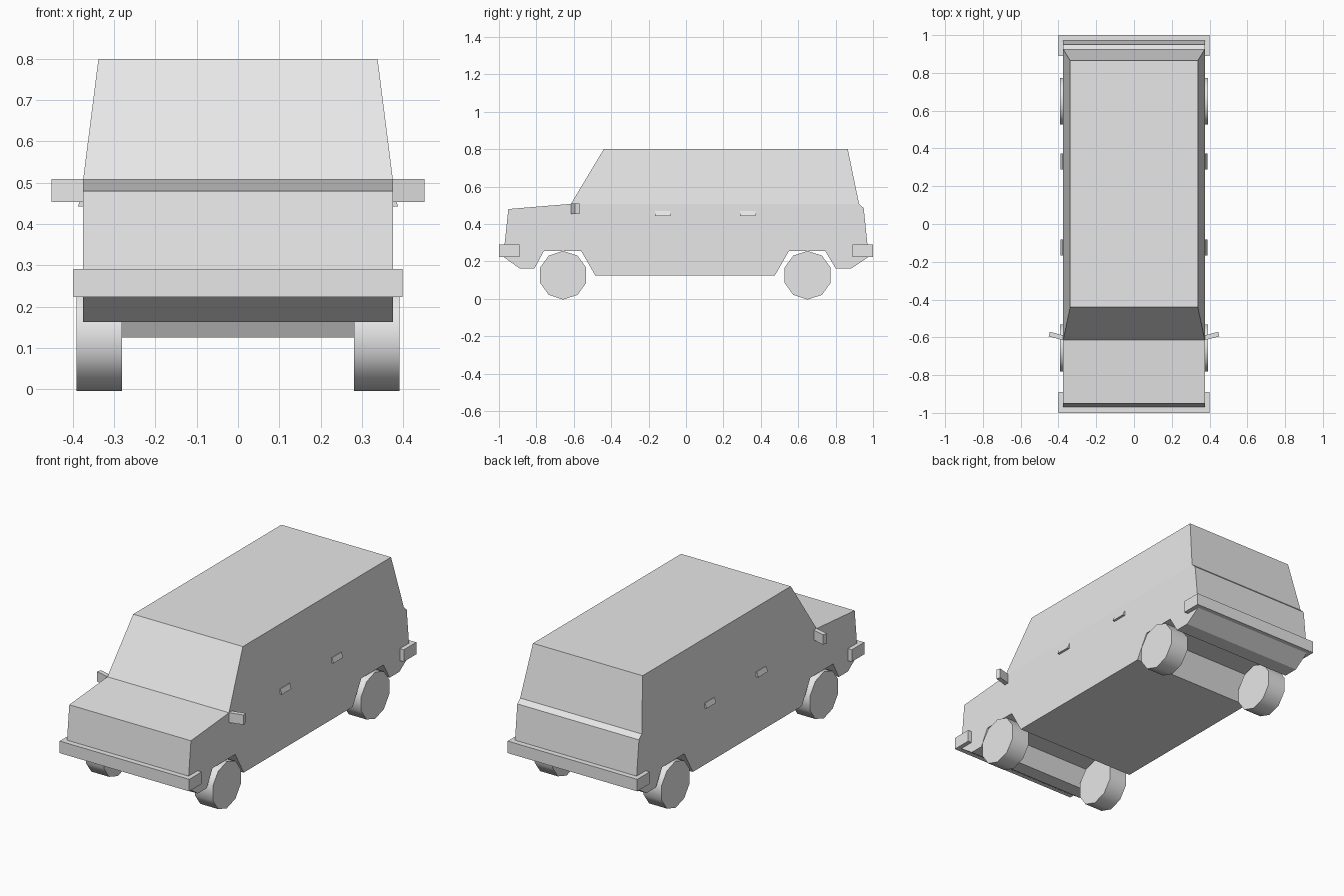
import bpy, bmesh, math
from mathutils import Matrix

cube = bpy.data.objects.get("Cube")
if cube:
    bpy.data.objects.remove(cube, do_unlink=True)

GREY = (0.8, 0.8, 0.8, 1)
paint = bpy.data.materials.new("light_grey")
paint.use_nodes = True
paint.diffuse_color = GREY
paint.node_tree.nodes["Principled BSDF"].inputs["Base Color"].default_value = GREY


def finish(name, bm):
    bmesh.ops.recalc_face_normals(bm, faces=bm.faces)
    mesh = bpy.data.meshes.new(name)
    bm.to_mesh(mesh)
    bm.free()
    mesh.materials.append(paint)
    obj = bpy.data.objects.new(name, mesh)
    bpy.context.collection.objects.link(obj)
    return obj


def loft(name, ring_a, ring_b):
    """Closed solid between two rings of matching points."""
    bm = bmesh.new()
    a = [bm.verts.new(p) for p in ring_a]
    b = [bm.verts.new(p) for p in ring_b]
    bm.faces.new(a)
    bm.faces.new(b)
    for i in range(len(a)):
        j = (i + 1) % len(a)
        bm.faces.new((a[i], a[j], b[j], b[i]))
    return finish(name, bm)


def box(name, center, size, turn=0):
    bm = bmesh.new()
    bmesh.ops.create_cube(bm, size=1, matrix=Matrix.Translation(center)
                          @ Matrix.Rotation(turn, 4, "Z") @ Matrix.Diagonal((*size, 1)))
    return finish(name, bm)


# Lower body: side profile with wheel arches, extruded across the width
HALF = 0.375
profile = [(-0.95, 0.48), (-0.61, 0.508), (0.925, 0.508), (0.95, 0.485),
           (0.977, 0.225), (0.885, 0.163), (0.80, 0.163), (0.745, 0.255),
           (0.55, 0.255), (0.475, 0.125), (-0.485, 0.125), (-0.56, 0.255),
           (-0.76, 0.255), (-0.81, 0.163), (-0.89, 0.163), (-0.977, 0.225)]
loft("lower_body", [(-HALF, y, z) for y, z in profile], [(HALF, y, z) for y, z in profile])


# Cabin: tapered block
def rectangle(x, front, back, z):
    return [(-x, front, z), (x, front, z), (x, back, z), (-x, back, z)]


loft("cabin", rectangle(HALF, -0.615, 0.925, 0.508), rectangle(0.338, -0.44, 0.865, 0.8))

# Bumpers wrapping the corners
for name, y in (("front_bumper", -0.945), ("rear_bumper", 0.945)):
    box(name, (0, y, 0.257), (0.798, 0.11, 0.067))

for side, label in ((1, "left"), (-1, "right")):
    # Ten-sided wheels with smooth treads
    for end, y in (("front", -0.657), ("rear", 0.65)):
        bm = bmesh.new()
        bmesh.ops.create_cone(bm, cap_ends=True, segments=10, radius1=0.13, radius2=0.13, depth=0.11,
                              matrix=Matrix.Translation((side * 0.336, y, 0.126))
                              @ Matrix.Rotation(math.pi / 2, 4, "Y")
                              @ Matrix.Rotation(math.pi / 2, 4, "Z"))
        wheel = finish(f"{end}_{label}_wheel", bm)
        bpy.ops.object.select_all(action="DESELECT")
        wheel.select_set(True)
        bpy.context.view_layer.objects.active = wheel
        bpy.ops.object.shade_smooth_by_angle(angle=math.radians(40))

    # Door handles: small flared wedges
    section = [(0.37, 0.47), (0.378, 0.47), (0.388, 0.442), (0.37, 0.442)]
    for end, y in (("front", -0.125), ("rear", 0.33)):
        loft(f"{end}_{label}_handle", [(side * x, y - 0.042, z) for x, z in section],
             [(side * x, y + 0.042, z) for x, z in section])

    # Door mirrors angled backward
    box(f"{label}_mirror", (side * 0.41, -0.593, 0.481), (0.08, 0.025, 0.055),
        side * math.radians(15))
